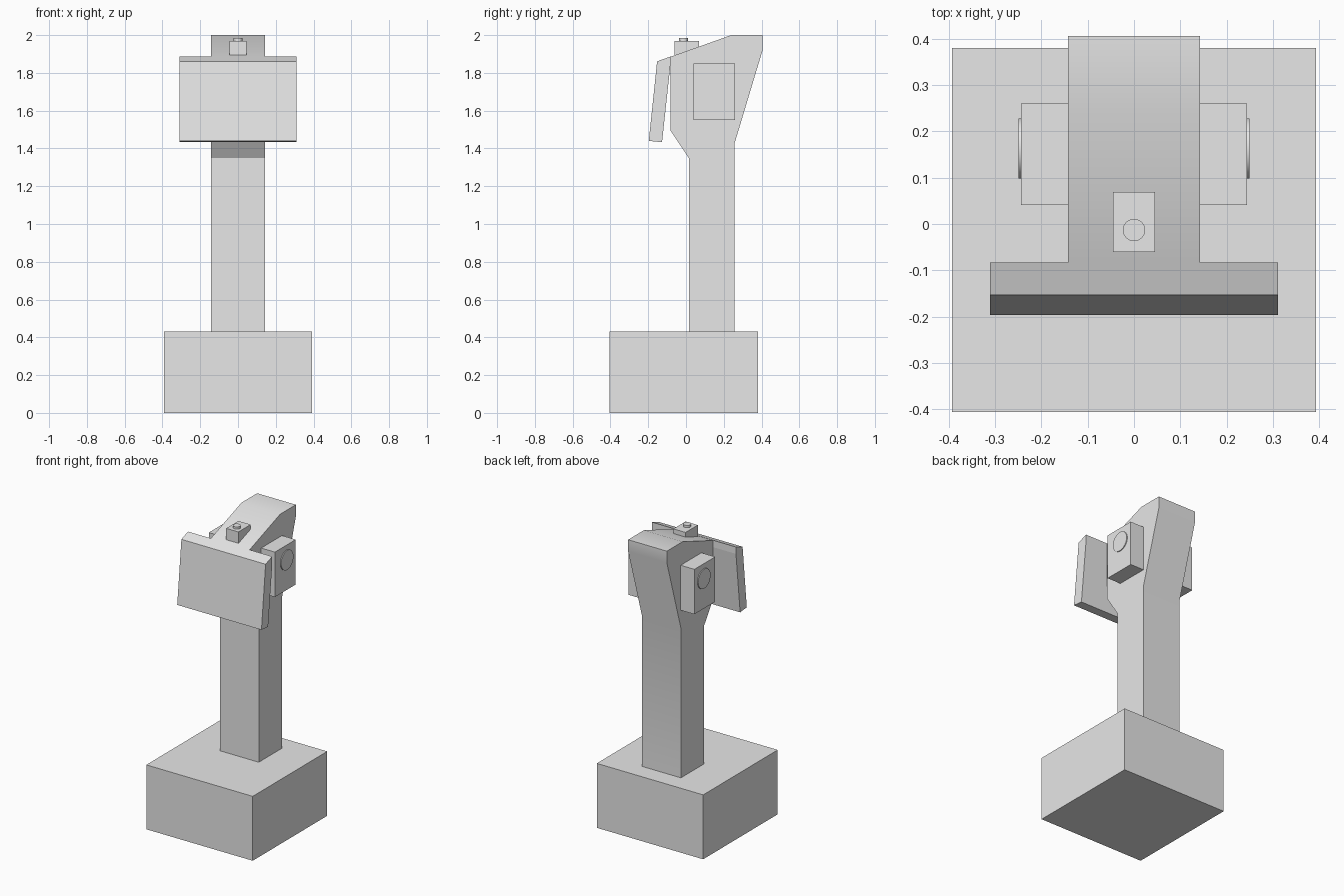
import bpy, bmesh, math
from mathutils import Matrix, Vector

cube = bpy.data.objects.get("Cube")
if cube:
    bpy.data.objects.remove(cube, do_unlink=True)

grey = bpy.data.materials.new("light grey")
grey.use_nodes = True
grey.diffuse_color = (0.8, 0.8, 0.8, 1)
grey.node_tree.nodes["Principled BSDF"].inputs["Base Color"].default_value = (0.8, 0.8, 0.8, 1)


def finish(name, bm, smooth=False):
    bmesh.ops.recalc_face_normals(bm, faces=bm.faces)
    mesh = bpy.data.meshes.new(name)
    bm.to_mesh(mesh)
    bm.free()
    mesh.materials.append(grey)
    obj = bpy.data.objects.new(name, mesh)
    bpy.context.collection.objects.link(obj)
    if smooth:
        bpy.ops.object.select_all(action='DESELECT')
        obj.select_set(True)
        bpy.context.view_layer.objects.active = obj
        bpy.ops.object.shade_smooth_by_angle(angle=math.radians(30))
    return obj


def box(name, low, high):
    low, high = Vector(low), Vector(high)
    bm = bmesh.new()
    bmesh.ops.create_cube(bm, size=1)
    bmesh.ops.scale(bm, vec=high - low, verts=bm.verts)
    bmesh.ops.translate(bm, vec=(low + high) / 2, verts=bm.verts)
    return finish(name, bm)


def extrude_profile(name, points, half_width, smooth=False):
    """Side outline (y, z) extruded symmetrically along x."""
    bm = bmesh.new()
    face = bm.faces.new([bm.verts.new((-half_width, y, z)) for y, z in points])
    new = bmesh.ops.extrude_face_region(bm, geom=[face])["geom"]
    verts = [v for v in new if isinstance(v, bmesh.types.BMVert)]
    bmesh.ops.translate(bm, vec=(2 * half_width, 0, 0), verts=verts)
    return finish(name, bm, smooth)


def disc(name, center, radius, depth, axis):
    bm = bmesh.new()
    turn = Matrix.Rotation(math.pi / 2, 4, 'Y') if axis == 'X' else Matrix()
    bmesh.ops.create_cone(bm, cap_ends=True, segments=48, radius1=radius, radius2=radius,
                          depth=depth, matrix=Matrix.Translation(center) @ turn)
    return finish(name, bm, True)


# Pedestal
box("base", (-0.393, -0.406, 0), (0.393, 0.38, 0.43))

# Post flaring into the swept head
extrude_profile("grip_post", [
    (0.015, 0.43), (0.015, 1.35), (-0.083, 1.497), (-0.083, 1.885), (0.24, 2.0),
    (0.406, 2.0), (0.406, 1.922), (0.258, 1.43), (0.258, 0.43)], 0.143, True)

# Tilted plate across the front
extrude_profile("front_plate", [
    (-0.153, 1.861), (-0.197, 1.44), (-0.127, 1.433), (-0.083, 1.84), (-0.083, 1.886)], 0.311)

# Side housings with round buttons
for side, s in (("left", 1), ("right", -1)):
    inner, outer = sorted((s * 0.143, s * 0.244))
    box(side + "_housing", (inner, 0.041, 1.55), (outer, 0.26, 1.85))
    disc(side + "_button", (s * 0.245, 0.163, 1.752), 0.065, 0.01, 'X')

# Small block and button on top
box("top_block", (-0.045, -0.06, 1.894), (0.045, 0.069, 1.97))
disc("top_button", (0, -0.013, 1.977), 0.024, 0.016, 'Z')
